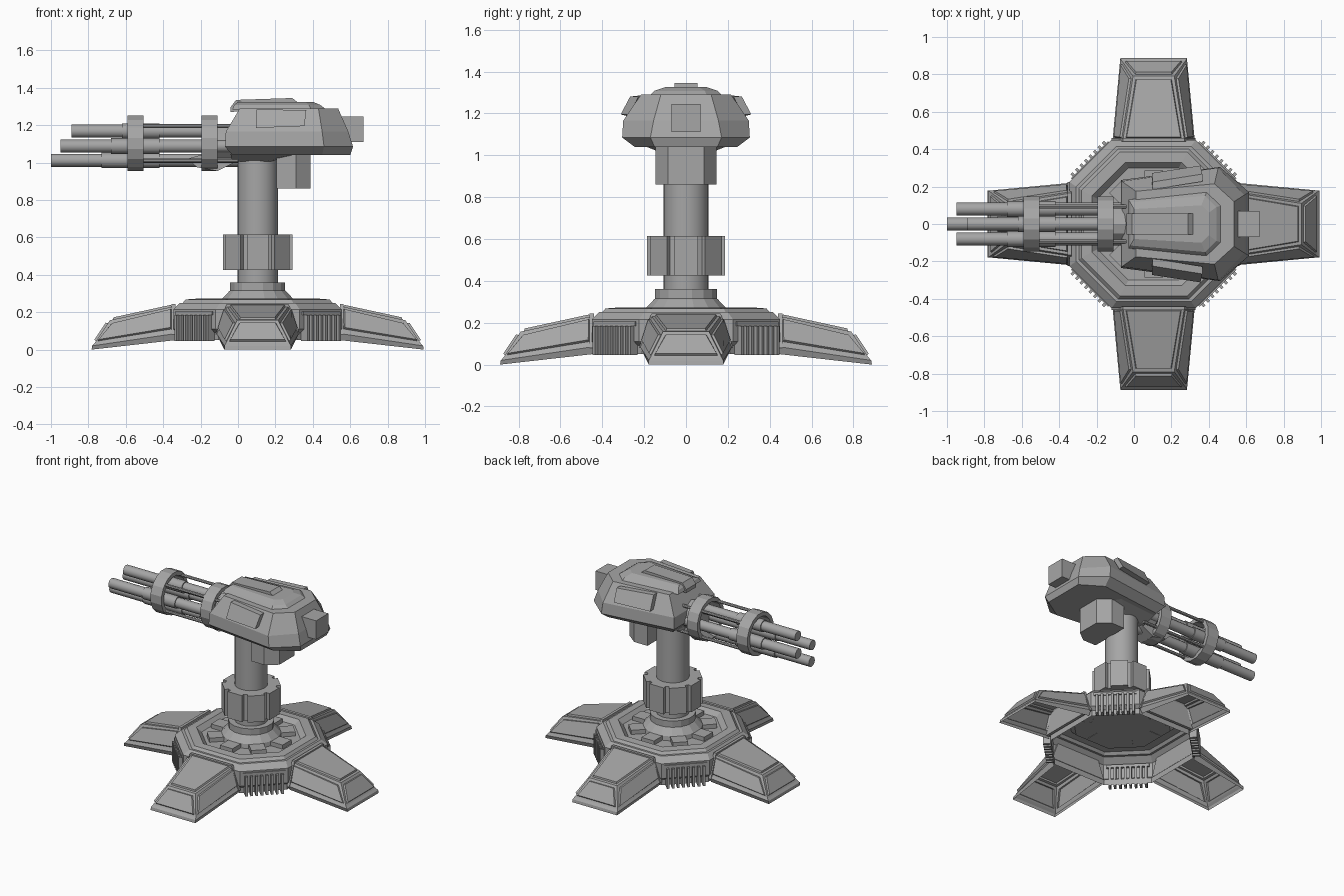
import bpy, bmesh
from math import pi, cos, sin
from mathutils import Matrix

if "Cube" in bpy.data.objects:
    bpy.data.objects.remove(bpy.data.objects["Cube"])

CX = 0.105  # axis of the base and column
GREY = bpy.data.materials.new("gunmetal")
GREY.diffuse_color = (0.38, 0.38, 0.38, 1)
GREY.use_nodes = True
GREY.node_tree.nodes["Principled BSDF"].inputs["Base Color"].default_value = GREY.diffuse_color


def loft(name, rings, closed=False, edit=None, xf=None, smooth=False):
    """Skin equal-length point rings; optionally edit the bmesh and transform it."""
    bm = bmesh.new()
    vs = [[bm.verts.new(p) for p in r] for r in rings]
    n = len(vs[0])
    pairs = list(zip(vs, vs[1:])) + ([(vs[-1], vs[0])] if closed else [])
    for a, b in pairs:
        for i in range(n):
            j = (i + 1) % n
            bm.faces.new((a[i], a[j], b[j], b[i]))
    if not closed:
        bm.faces.new(vs[0][::-1])
        bm.faces.new(vs[-1])
    bmesh.ops.recalc_face_normals(bm, faces=bm.faces)
    if edit:
        edit(bm)
    if xf:
        bmesh.ops.transform(bm, matrix=xf, verts=bm.verts)
    me = bpy.data.meshes.new(name)
    bm.to_mesh(me)
    bm.free()
    me.materials.append(GREY)
    ob = bpy.data.objects.new(name, me)
    bpy.context.collection.objects.link(ob)
    if smooth:
        bpy.context.view_layer.objects.active = ob
        ob.select_set(True)
        bpy.ops.object.shade_smooth_by_angle(angle=0.6)
        ob.select_set(False)
    return ob


def circ(r, z, n, ph=0.0):
    return [(r * cos(2 * pi * i / n + ph), r * sin(2 * pi * i / n + ph), z) for i in range(n)]


def turned(name, prof, n, xf, ph=0.0, smooth=False, closed=False):
    return loft(name, [circ(r, z, n, ph) for r, z in prof], closed=closed, xf=xf, smooth=smooth)


def box(name, x, y, z, xf=None):
    return loft(name, [[(x[0], y[0], k), (x[1], y[0], k), (x[1], y[1], k), (x[0], y[1], k)] for k in z], xf=xf)


def drop(bm, test):
    bmesh.ops.delete(bm, geom=[f for f in bm.faces if test(f)], context='FACES')


BASE = Matrix.Translation((CX, 0, 0))


def turn(a):
    return BASE @ Matrix.Rotation(a, 4, 'Z')


# Octagonal hub: open shell beneath, sunken trough on top
def octo(a, s, z):
    return [(a, s, z), (s, a, z), (-s, a, z), (-a, s, z),
            (-a, -s, z), (-s, -a, z), (s, -a, z), (a, -s, z)]


loft("hub", [octo(.43, .21, .05), octo(.43, .21, .09),
             octo(.45, .225, .11), octo(.45, .225, .215), octo(.415, .20, .25), octo(.40, .19, .25),
             octo(.385, .18, .268), octo(.33, .15, .272), octo(.30, .135, .24), octo(.17, .07, .24)],
     edit=lambda bm: drop(bm, lambda f: f.normal.z < -.9), xf=BASE)

# Raised tiles bridging the trough
for i in range(8):
    box("trough_tile", (.18, .285), (-.05, .05), (.238, .27), turn(i * pi / 4))


# Four hollow panelled legs
def quad(r0, h0, z0, r1, h1, z1):
    return [(r0, -h0, z0), (r1, -h1, z1), (r1, h1, z1), (r0, h0, z0)]


def leg_panels(bm):
    bm.normal_update()
    fs = [f for f in bm.faces if f.calc_area() > .02 and f.normal.z > .15]
    drop(bm, lambda f: f.normal.z < -.9 or f.normal.x < -.9)
    bmesh.ops.inset_individual(bm, faces=fs, thickness=.022, depth=0)
    bmesh.ops.inset_individual(bm, faces=fs, thickness=.006, depth=.011)


for i in range(4):
    loft("leg", [quad(.445, .20, .05, .888, .178, 0), quad(.445, .22, .085, .885, .178, .02),
                 quad(.445, .215, .098, .872, .17, .034), quad(.445, .165, .232, .79, .11, .157)],
         edit=leg_panels, xf=turn(i * pi / 2))
    # Collar where the leg meets the hub
    loft("leg_collar", [[(r, -.225, .08), (r, -.165, .245), (r, .165, .245), (r, .225, .08)]
                        for r in (.44, .46)], xf=turn(i * pi / 2))
    # Finned vent between the legs
    d = turn(i * pi / 2 + pi / 4)
    box("vent_frame", (.46, .486), (-.14, .14), (.185, .205), d)
    for k in range(8):
        y = (k - 3.5) * .034
        box("vent_fin", (.455, .503), (y - .008, y + .008), (.045, .185), d)

# Column, foot and toothed collar
turned("column_foot", [(.20, .238), (.195, .27), (.155, .312), (.15, .315), (.15, .36)], 16, BASE, pi / 16)
turned("column", [(.108, .35), (.108, 1.06)], 24, BASE, smooth=True)
gear = []
for i in range(8):
    for da, r in ((-.30, .194), (.30, .194), (.32, .168), (.465, .168)):
        a = i * pi / 4 + da
        gear.append((r * cos(a), r * sin(a)))
loft("column_collar", [[(x, y, z) for x, y in gear] for z in (.425, .615)], xf=BASE)


# Turret head, its roof layers and its fittings
def plan(z, xf, hf, xw, hw, xr, hr):
    half = [(xf, hf, z), (xw, hw, z), (xr, hr, z)]
    return half + [(x, -y, k) for x, y, k in half[::-1]]


loft("head", [plan(1.04, -.03, .19, .45, .245, .60, .15), plan(1.085, -.07, .235, .46, .305, .615, .17),
              plan(1.165, -.065, .228, .45, .30, .59, .155), plan(1.29, .01, .175, .43, .215, .535, .12)])
loft("roof", [plan(1.285, -.03, .13, .39, .175, .47, .10), plan(1.308, -.02, .115, .38, .15, .44, .09),
              plan(1.325, .0, .08, .36, .10, .40, .06)])
loft("roof_hatch", [[(x, y, z) for x, z in ((-.04, 1.27), (-.04, 1.295), (-.01, 1.335), (.29, 1.345),
                                           (.315, 1.325), (.315, 1.30))] for y in (-.055, .055)])
loft("neck_plate", [plan(1.005, -.03, .07, .15, .10, .17, .08), plan(1.045, -.04, .17, .28, .20, .33, .12)])
for s in (-1, 1):
    # Slanted side plates, following the widening of the head
    loft("side_plate", [[(.095, s * (.252 + o), 1.185), (.355, s * (.292 + o), 1.195),
                         (.365, s * (.247 + o), 1.28), (.10, s * (.205 + o), 1.285)]
                        for o in (-.02, .02)])
box("rear_box", (.5, .67), (-.07, .07), (1.11, 1.245))
loft("ammo_box", [[(.205, -.145, z), (.31, -.145, z), (.388, -.085, z),
                   (.388, .085, z), (.31, .145, z), (.205, .145, z)] for z in (.86, 1.06)])

# Four-barrel gun along -x
GUN = Matrix.Translation((0, 0, 1.103)) @ Matrix.Rotation(-pi / 2, 4, 'Y')  # local z -> -x
for a, b in ((.505, .592), (.11, .195)):
    turned("barrel_ring", [(.151, a), (.151, b), (.122, b), (.122, a)], 16, GUN, pi / 16, closed=True)
for y, z, tip in ((0, 1.168, .89), (.08, 1.088, .95), (-.08, 1.088, .95), (0, 1.012, 1.0)):
    m = Matrix.Translation((0, y, z)) @ Matrix.Rotation(-pi / 2, 4, 'Y')
    turned("barrel", [(.035, -.02), (.035, tip)], 12, m, smooth=True)
    turned("barrel_sleeve", [(.042, .42), (.042, tip - .27)], 12, m, smooth=True)
for i in range(4):
    a = pi / 4 + i * pi / 2
    m = GUN @ Matrix.Translation((.132 * cos(a), .132 * sin(a), 0))
    turned("tie_rod", [(.011, .0), (.011, .55)], 8, m)
turned("gun_core", [(.10, -.05), (.10, .12), (.06, .15)], 12, GUN)
# Cradle under the gun
loft("gun_cradle", [[(x, y, z) for x, z in ((-.27, 1.02), (-.22, .975), (-.11, .955), (-.02, 1.0), (.02, 1.06),
                                           (-.2, 1.04))] for y in (-.06, .06)])
